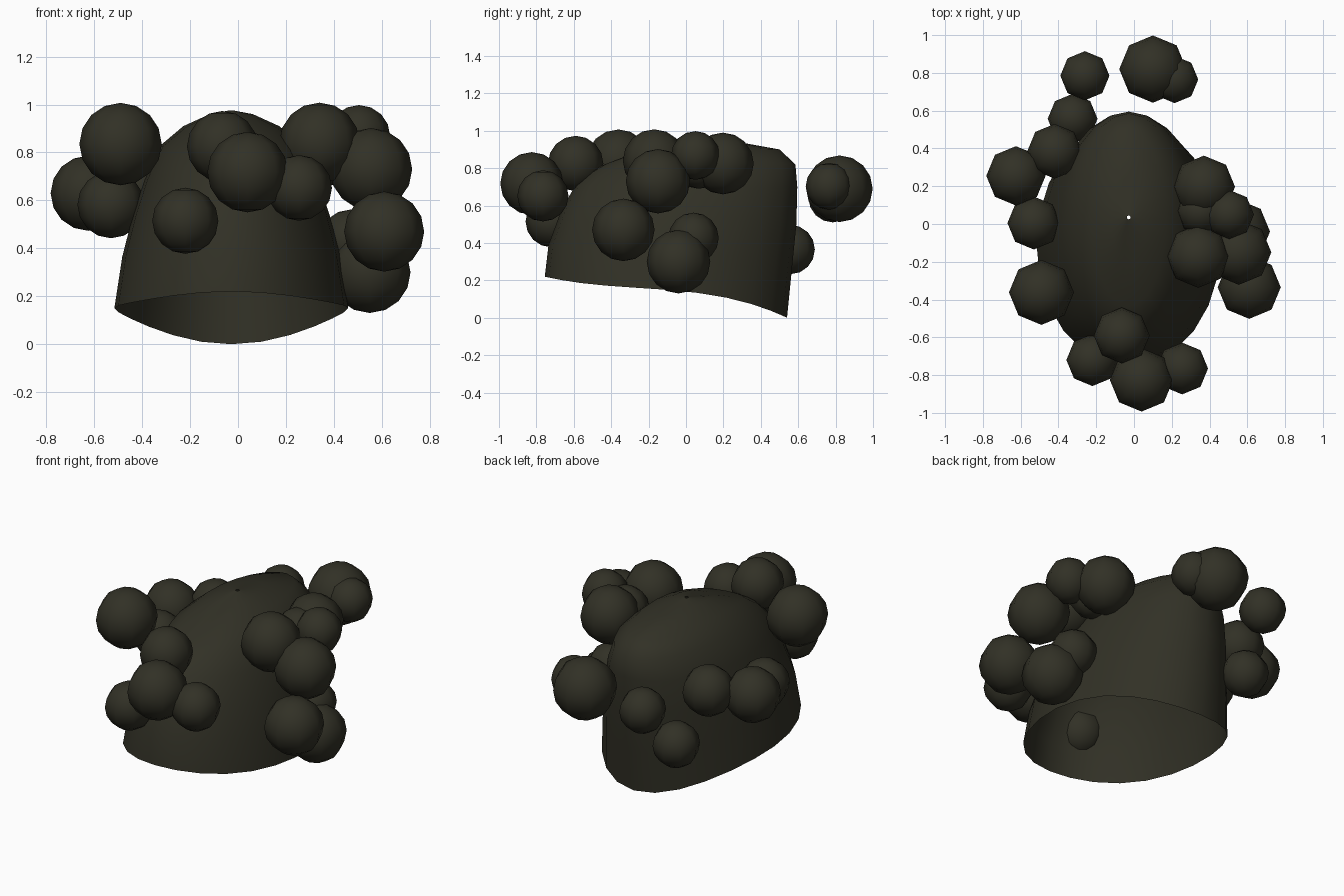
import bpy, bmesh, math
from mathutils import Matrix

if "Cube" in bpy.data.objects:
    bpy.data.objects.remove(bpy.data.objects["Cube"])

olive = bpy.data.materials.new("dark_olive")
olive.diffuse_color = (0.031, 0.030, 0.019, 1)
olive.use_nodes = True
olive.node_tree.nodes["Principled BSDF"].inputs["Base Color"].default_value = olive.diffuse_color


def finish(bm, name):
    mesh = bpy.data.meshes.new(name)
    bm.to_mesh(mesh)
    bm.free()
    mesh.materials.append(olive)
    for p in mesh.polygons:
        p.use_smooth = True
    obj = bpy.data.objects.new(name, mesh)
    bpy.context.collection.objects.link(obj)
    return obj


# Cap shell: stacked oval rings, open below, with a pinhole at the crown
# (front z, side z, back z, front y, back y, half width)
RINGS = [
    (.22, .15, .00, -.755, .54, .488),
    (.39, .365, .25, -.735, .565, .455),
    (.58, .54, .50, -.665, .59, .41),
    (.71, .69, .70, -.59, .595, .36),
    (.78, .83, .82, -.51, .585, .295),
    (.82, .91, .90, -.435, .50, .20),
    (.91, .96, .945, -.20, .25, .09),
    (.975, .975, .975, .025, .045, .01),
]
SEG = 24
bm = bmesh.new()
loops = []
for zf, zm, zb, yf, yb, w in RINGS:
    loop = []
    for i in range(SEG):
        a = 2 * math.pi * i / SEG
        s = math.sin(a)
        z = zm + (zb - zf) / 2 * (.45 * s + .55 * s ** 3) + ((zf + zb) / 2 - zm) * s * s
        loop.append(bm.verts.new((-.028 + w * math.cos(a), (yf + yb) / 2 + (yb - yf) / 2 * s, z)))
    loops.append(loop)
for lo, hi in zip(loops, loops[1:]):
    for i in range(SEG):
        j = (i + 1) % SEG
        bm.faces.new((lo[i], lo[j], hi[j], hi[i]))
finish(bm, "cap")

# Round curls: (x, y, z, radius), grouped by side
CURLS = {
    "front_curl": [(-.065, -.59, .825, .148), (-.22, -.72, .515, .138),
                   (.04, -.825, .718, .168), (.255, -.765, .652, .137)],
    "left_curl": [(-.49, -.362, .835, .172), (-.53, .005, .582, .14),
                  (-.625, .255, .63, .157), (-.42, .385, .65, .145)],
    "right_curl": [(.34, -.17, .84, .168), (.555, -.15, .73, .172),
                   (.61, -.335, .47, .167), (.55, -.04, .3, .17),
                   (.47, .04, .427, .135), (.505, .05, .868, .13),
                   (.37, .197, .825, .165), (.355, .07, .82, .13)],
    "back_curl": [(.1, .82, .69, .178), (.215, .765, .703, .125),
                  (-.26, .785, .64, .13), (-.325, .557, .365, .132)],
}
for name, curls in CURLS.items():
    for x, y, z, r in curls:
        bm = bmesh.new()
        bmesh.ops.create_uvsphere(bm, u_segments=8, v_segments=8, radius=r,
                                  matrix=Matrix.Translation((x, y, z)))
        finish(bm, name)
